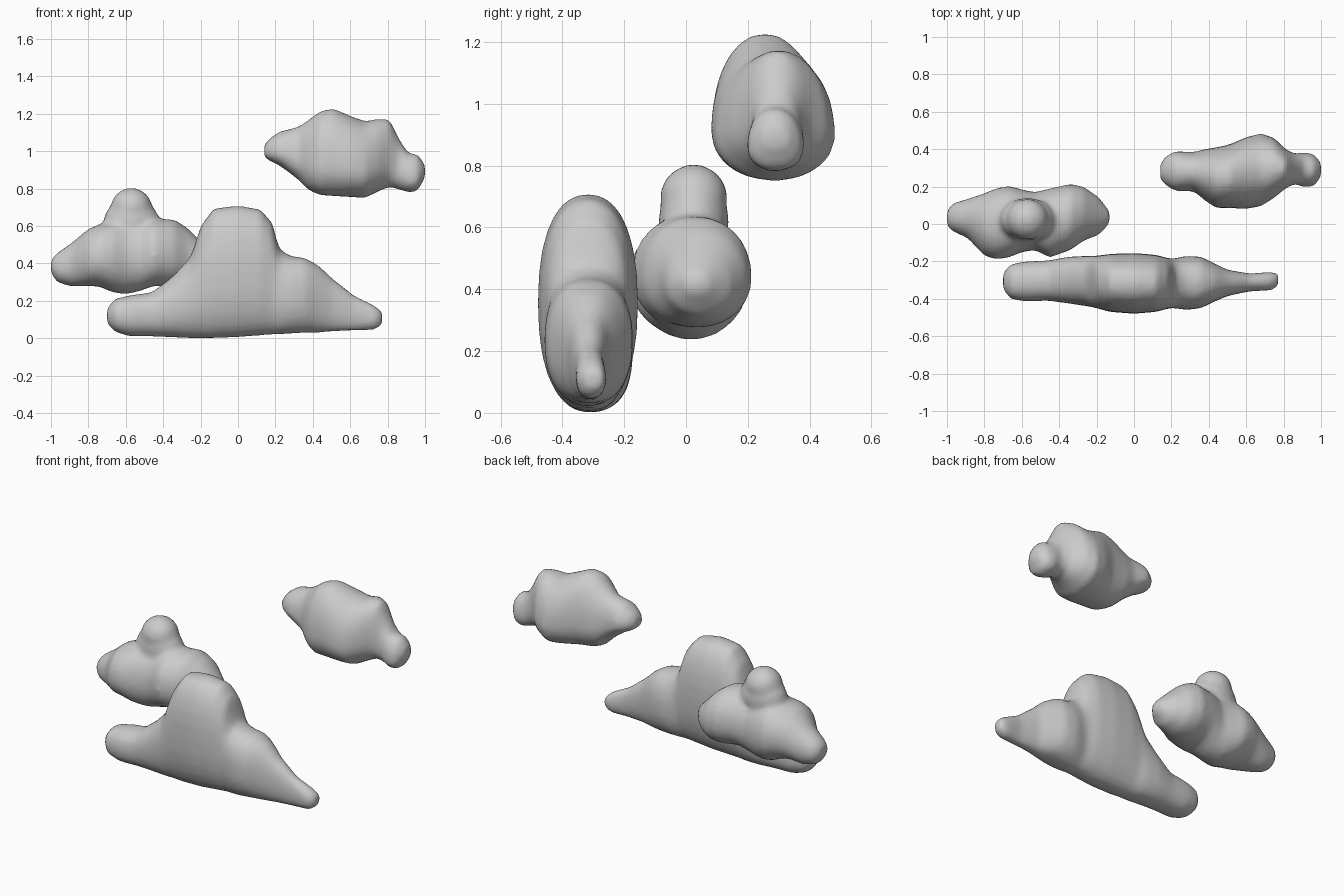
import bpy, bmesh, math
from mathutils import Matrix

SIDES, STEPS = 28, 70


def lerp_station(stations, x):
    for a, b in zip(stations, stations[1:]):
        if x <= b[0]:
            t = (x - a[0]) / (b[0] - a[0])
            return [p + (q - p) * t for p, q in zip(a, b)]
    return list(stations[-1])


def spow(v, e):
    return math.copysign(abs(v) ** e, v)


def cloud(name, stations, widest, power, puffs=()):
    """Egg-shaped sections lofted along x, extra puffs fused on, then softened.
    Station: x, z low, z high, y front, y back. widest: height fraction of widest point."""
    bm = bmesh.new()
    x0, x1 = stations[0][0], stations[-1][0]
    rings = []
    for i in range(STEPS + 1):
        x, zl, zh, yf, yb = lerp_station(stations, x0 + (x1 - x0) * i / STEPS)
        zw = zl + (zh - zl) * widest
        ring = []
        for k in range(SIDES):
            a = 2 * math.pi * k / SIDES
            c, s = spow(math.cos(a), 2 / power), spow(math.sin(a), 2 / power)
            z = zw + s * ((zh - zw) if s > 0 else (zw - zl))
            ring.append(bm.verts.new((x, (yf + yb) / 2 + c * (yb - yf) / 2, z)))
        rings.append(ring)
    for r, q in zip(rings, rings[1:]):
        for k in range(SIDES):
            n = (k + 1) % SIDES
            bm.faces.new((r[k], r[n], q[n], q[k]))
    bm.faces.new(rings[0])
    bm.faces.new(rings[-1])
    for (cx, cy, cz), (rx, ry, rz) in puffs:
        bmesh.ops.create_icosphere(bm, subdivisions=3, radius=1,
            matrix=Matrix.Translation((cx, cy, cz)) @ Matrix.Diagonal((rx, ry, rz, 1)))
    bmesh.ops.recalc_face_normals(bm, faces=bm.faces)
    mesh = bpy.data.meshes.new(name)
    bm.to_mesh(mesh)
    bm.free()
    obj = bpy.data.objects.new(name, mesh)
    bpy.context.collection.objects.link(obj)
    remesh = obj.modifiers.new("fuse", 'REMESH')
    remesh.mode, remesh.voxel_size = 'VOXEL', 0.016
    remesh.use_smooth_shade = True
    soften = obj.modifiers.new("soften", 'SMOOTH')
    soften.factor, soften.iterations = 0.5, 7
    return obj


# Large front cloud: flat base, tall dome, long tapering right end
cloud("front_cloud", [
    (-0.70, .08, .16, -.35, -.26), (-0.66, .035, .21, -.40, -.215),
    (-0.58, .01, .23, -.415, -.20), (-0.46, .01, .245, -.41, -.195),
    (-0.35, .005, .33, -.425, -.175), (-0.25, 0, .44, -.44, -.17),
    (-0.20, 0, .60, -.45, -.17), (-0.13, 0, .695, -.47, -.16),
    (0.00, .005, .71, -.48, -.155), (0.12, .015, .69, -.47, -.165),
    (0.19, .02, .61, -.45, -.185), (0.215, .02, .48, -.45, -.185),
    (0.28, .025, .44, -.46, -.17), (0.36, .03, .43, -.45, -.175),
    (0.43, .03, .39, -.415, -.21), (0.50, .035, .325, -.385, -.245),
    (0.62, .04, .23, -.36, -.265), (0.74, .045, .17, -.355, -.255),
    (0.772, .08, .14, -.33, -.265)], .5, 2.3)

# Left cloud: rounded body with a small puff on top
cloud("left_cloud", [
    (-1.00, .35, .42, -.01, .07), (-0.97, .30, .455, -.04, .11),
    (-0.89, .275, .51, -.075, .135), (-0.80, .28, .585, -.17, .165),
    (-0.74, .275, .61, -.19, .19), (-0.67, .245, .63, -.18, .205),
    (-0.60, .235, .63, -.15, .185), (-0.53, .25, .63, -.14, .17),
    (-0.45, .28, .64, -.18, .19), (-0.34, .275, .635, -.14, .215),
    (-0.27, .285, .59, -.09, .20), (-0.19, .32, .51, -.06, .145),
    (-0.13, .39, .45, 0, .07)], .46, 2.1,
    [((-.57, .025, .62), (.15, .115, .13)), ((-.57, .025, .695), (.112, .11, .11))])

# Right high cloud: broad low belly and a round nub at the right end
cloud("high_cloud", [
    (0.14, .97, 1.035, .24, .32), (0.165, .95, 1.065, .21, .36),
    (0.22, .925, 1.105, .175, .39), (0.32, .85, 1.13, .175, .385),
    (0.38, .79, 1.17, .125, .40), (0.44, .765, 1.215, .085, .41),
    (0.51, .76, 1.23, .085, .425), (0.60, .755, 1.19, .08, .465),
    (0.68, .75, 1.16, .095, .485), (0.75, .785, 1.175, .14, .46),
    (0.81, .81, 1.17, .19, .40), (0.86, .795, 1.07, .215, .375),
    (0.91, .78, .99, .195, .385), (0.96, .785, .985, .20, .375),
    (1.00, .86, .93, .25, .33)], .36, 2.1)
